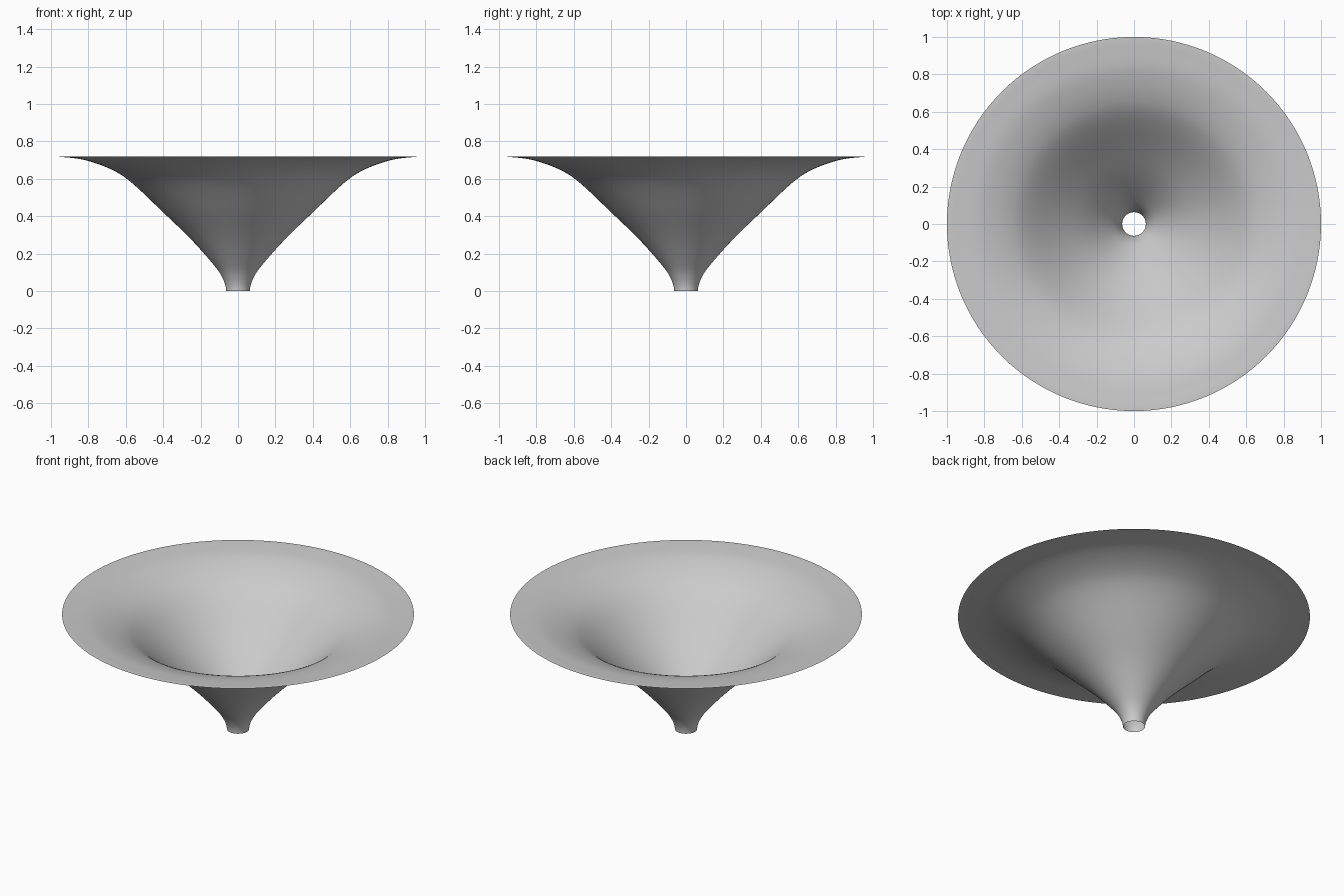
import bpy, bmesh, math
from mathutils import Vector
from mathutils.geometry import interpolate_bezier

cube = bpy.data.objects.get("Cube")
if cube:
    bpy.data.objects.remove(cube)

# Flat grey material
grey = bpy.data.materials.new("light grey")
grey.use_nodes = True
colour = (0.6, 0.6, 0.6, 1)
grey.diffuse_color = colour
grey.node_tree.nodes["Principled BSDF"].inputs["Base Color"].default_value = colour

# Profile from spout to rim: radius, height
points = [Vector((r, 0, z)) for r, z in (
    (0.063, 0), (0.088, 0.08), (0.147, 0.16), (0.26, 0.285), (0.40, 0.42),
    (0.57, 0.58), (0.68, 0.651), (0.82, 0.70), (0.94, 0.716), (1.0, 0.72))]

# Slopes through the points: upright at the spout, level at the rim
slopes = [(b - a) / 2 for a, b in zip(points, points[2:])]
slopes = [Vector((0, 0, 0.08))] + slopes + [Vector((0.06, 0, 0))]

profile = [points[0]]
for i in range(len(points) - 1):
    a, b = points[i], points[i + 1]
    profile += interpolate_bezier(a, a + slopes[i] / 3, b - slopes[i + 1] / 3, b, 6)[1:]

# Open funnel shell, spun around the upright axis
bm = bmesh.new()
verts = [bm.verts.new(p) for p in profile]
edges = [bm.edges.new(pair) for pair in zip(verts, verts[1:])]
bmesh.ops.spin(bm, geom=verts + edges, cent=(0, 0, 0), axis=(0, 0, 1),
               angle=math.tau, steps=128, use_merge=True)
bmesh.ops.remove_doubles(bm, verts=bm.verts, dist=0.0001)
bmesh.ops.recalc_face_normals(bm, faces=bm.faces)
for face in bm.faces:
    face.smooth = True
mesh = bpy.data.meshes.new("funnel")
bm.to_mesh(mesh)
bm.free()
mesh.materials.append(grey)
funnel = bpy.data.objects.new("funnel", mesh)
bpy.context.collection.objects.link(funnel)
